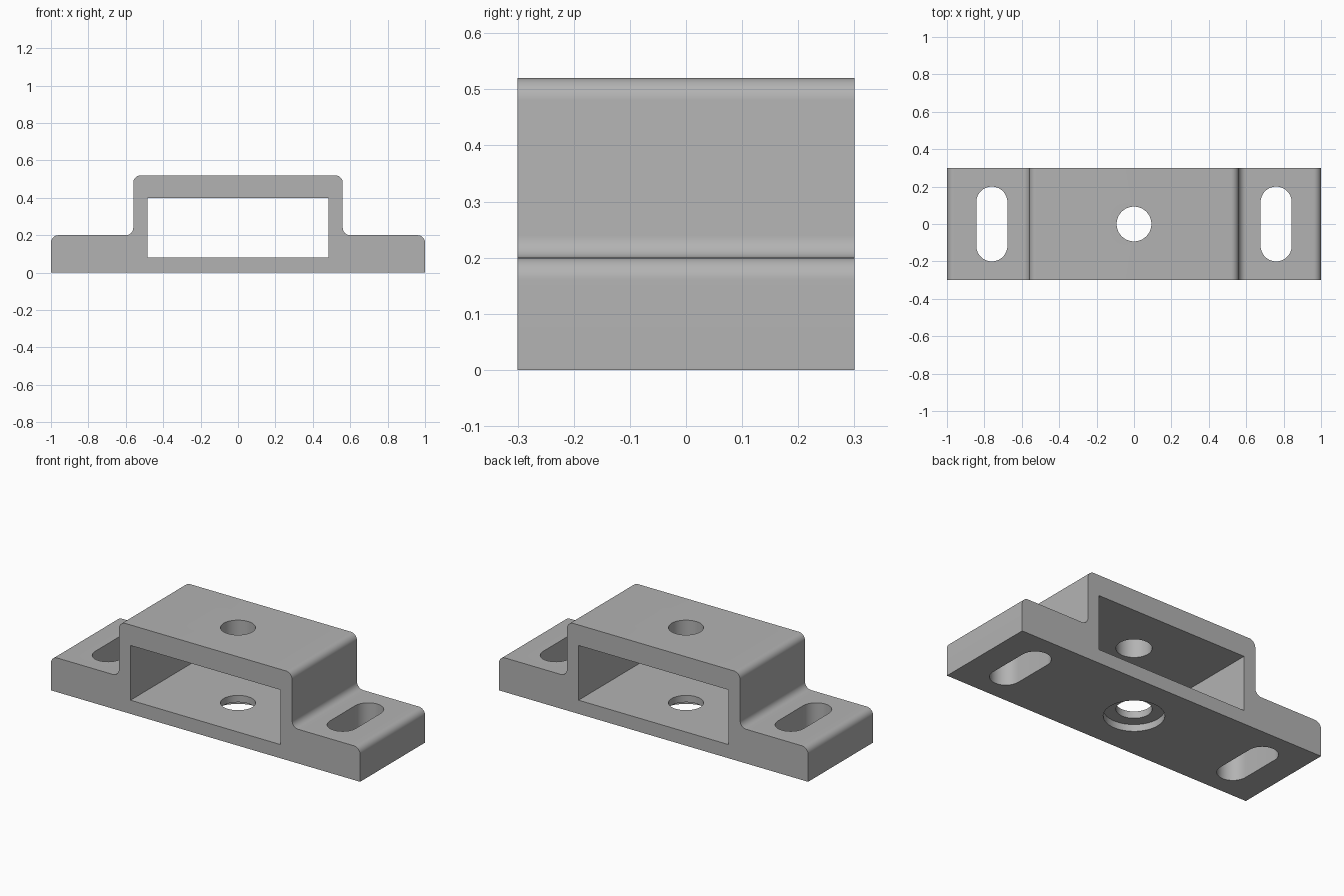
import bpy, bmesh, math
from mathutils import Vector

cube = bpy.data.objects.get("Cube")
if cube:
    bpy.data.objects.remove(cube, do_unlink=True)

DEPTH, FILLET = 0.6, 0.04

grey = bpy.data.materials.new("plain grey")
grey.use_nodes = True
colour = (0.45, 0.45, 0.45, 1)
grey.diffuse_color = colour
grey.node_tree.nodes["Principled BSDF"].inputs["Base Color"].default_value = colour


def prism(name, outline, direction):
    """Extrude a closed outline of 3D points along a direction."""
    bm = bmesh.new()
    face = bm.faces.new([bm.verts.new(p) for p in outline])
    new = bmesh.ops.extrude_face_region(bm, geom=[face])["geom"]
    bmesh.ops.translate(bm, vec=direction,
                        verts=[v for v in new if isinstance(v, bmesh.types.BMVert)])
    bmesh.ops.recalc_face_normals(bm, faces=bm.faces)
    mesh = bpy.data.meshes.new(name)
    bm.to_mesh(mesh)
    bm.free()
    mesh.materials.append(grey)
    obj = bpy.data.objects.new(name, mesh)
    bpy.context.collection.objects.link(obj)
    return obj


def arc(cx, cy, radius, start, end, steps):
    angles = [math.radians(start + (end - start) * i / steps) for i in range(steps + 1)]
    return [(cx + radius * math.cos(a), cy + radius * math.sin(a)) for a in angles]


def slot(name, x, y_half, radius, z0, z1, steps=24):
    """Vertical cutter: a round hole, or a slot along y when y_half > 0."""
    pts = arc(x, y_half, radius, 0, 180, steps) + arc(x, -y_half, radius, 180, 360, steps)
    if y_half == 0:
        pts = arc(x, 0, radius, 0, 360, 2 * steps)[:-1]
    return prism(name, [(px, py, z0) for px, py in pts], Vector((0, 0, z1 - z0)))


# Bracket body: filleted half profile, mirrored and extruded front to back
r = FILLET
half = [(1, 0)]
half += arc(1 - r, 0.2 - r, r, 0, 90, 10)
half += arc(0.56 + r, 0.2 + r, r, 270, 180, 10)
half += arc(0.56 - r, 0.52 - r, r, 0, 90, 10)
profile = half + [(-x, z) for x, z in reversed(half)]
body = prism("bracket_body", [(x, -DEPTH / 2, z) for x, z in profile], Vector((0, DEPTH, 0)))

# Cutters: rectangular tunnel, bolt hole, counterbore below, slots in the feet
tunnel = [(-0.485, 0.08), (0.485, 0.08), (0.485, 0.4), (-0.485, 0.4)]
cutters = [
    prism("tunnel_cutter", [(x, -0.5, z) for x, z in tunnel], Vector((0, 1, 0))),
    slot("bolt_hole_cutter", 0, 0, 0.093, -0.1, 0.7),
    slot("counterbore_cutter", 0, 0, 0.158, -0.1, 0.04),
]
for side, sign in (("left", 1), ("right", -1)):
    cutters.append(slot(side + "_slot_cutter", sign * 0.76, 0.117, 0.083, -0.1, 0.4))

bpy.ops.object.select_all(action="DESELECT")
bpy.context.view_layer.objects.active = body
body.select_set(True)
for cutter in cutters:
    cutter.hide_render = True
    mod = body.modifiers.new(cutter.name, "BOOLEAN")
    mod.operation, mod.solver, mod.object = "DIFFERENCE", "EXACT", cutter
    bpy.ops.object.modifier_apply(modifier=mod.name)
    bpy.data.objects.remove(cutter, do_unlink=True)

bpy.ops.object.shade_smooth_by_angle(angle=math.radians(30))
